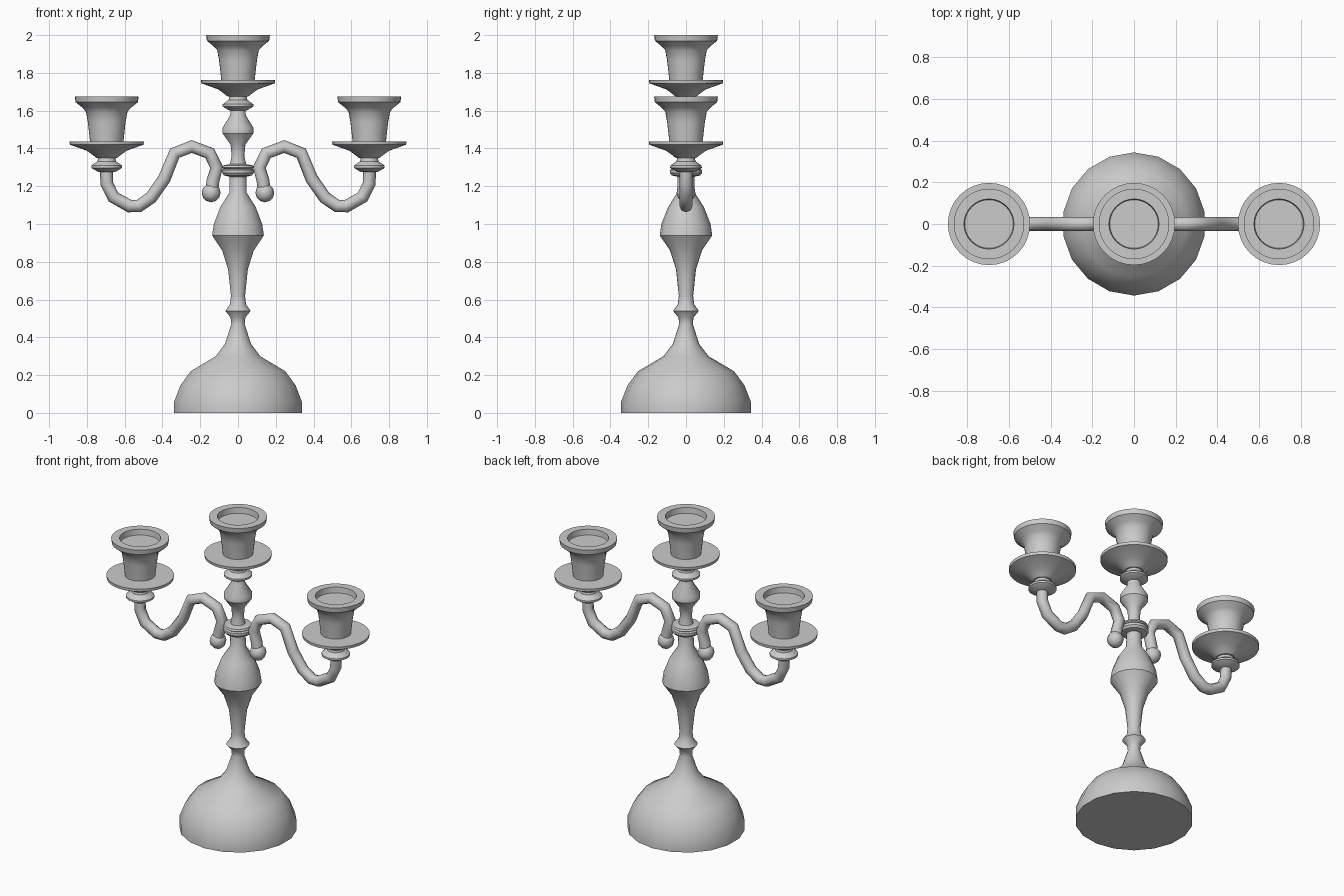
import bpy, bmesh, math

if "Cube" in bpy.data.objects:
    bpy.data.objects.remove(bpy.data.objects["Cube"])


def finish(ob, angle=35):
    bpy.ops.object.select_all(action='DESELECT')
    ob.select_set(True)
    bpy.context.view_layer.objects.active = ob
    bpy.ops.object.shade_smooth_by_angle(angle=math.radians(angle))


def lathe(name, profile, segments, location=(0, 0, 0)):
    """Revolve (radius, z) points around z, closing both ends with caps."""
    bm = bmesh.new()
    rings = []
    for r, z in profile:
        ring = []
        for i in range(segments):
            a = math.pi / 2 + 2 * math.pi * i / segments
            ring.append(bm.verts.new((r * math.cos(a), r * math.sin(a), z)))
        rings.append(ring)
    for lo, hi in zip(rings, rings[1:]):
        for i in range(segments):
            j = (i + 1) % segments
            bm.faces.new((lo[i], lo[j], hi[j], hi[i]))
    bm.faces.new(rings[0][::-1])
    bm.faces.new(rings[-1])
    mesh = bpy.data.meshes.new(name)
    bm.to_mesh(mesh)
    bm.free()
    ob = bpy.data.objects.new(name, mesh)
    bpy.context.collection.objects.link(ob)
    ob.location = location
    finish(ob)
    return ob


# Domed foot and turned stem
lathe("base_and_stem", [
    (0.343, 0), (0.343, 0.06), (0.31, 0.145), (0.255, 0.22), (0.12, 0.3),
    (0.07, 0.365), (0.036, 0.47), (0.04, 0.505), (0.068, 0.54), (0.043, 0.575),
    (0.038, 0.62), (0.053, 0.76), (0.085, 0.86), (0.139, 0.94), (0.13, 1.0),
    (0.095, 1.09), (0.047, 1.165), (0.044, 1.26)], 18)

# Collar where the arms meet the stem
lathe("stem_collar", [
    (0.044, 1.25), (0.075, 1.257), (0.085, 1.27), (0.085, 1.285),
    (0.077, 1.292), (0.085, 1.298), (0.08, 1.31), (0.04, 1.318)], 18)

# Upper knop
lathe("upper_knop", [
    (0.045, 1.31), (0.034, 1.36), (0.04, 1.42), (0.083, 1.48),
    (0.083, 1.51), (0.042, 1.575), (0.038, 1.62)], 18)

# Candle holder profiles, measured with the rim at z = 0
RING = [(0.045, -0.4), (0.083, -0.378), (0.083, -0.366), (0.05, -0.343), (0.045, -0.315)]
DISH = [(0.055, -0.325), (0.07, -0.313), (0.105, -0.287), (0.195, -0.255),
        (0.197, -0.237), (0.09, -0.237)]
CUP = [(0.088, -0.24), (0.1, -0.135), (0.11, -0.08), (0.13, -0.058), (0.165, -0.03),
       (0.169, 0), (0.12, 0), (0.116, -0.035)]

for label, x, top in (("centre", 0, 2.0), ("left", -0.695, 1.675), ("right", 0.695, 1.675)):
    lathe(label + "_neck_ring", RING, 18, (x, 0, top))
    lathe(label + "_drip_dish", DISH, 32, (x, 0, top))
    lathe(label + "_candle_cup", CUP, 32, (x, 0, top))

# S-shaped arms with ball ends
PATH = [(0.14, 1.17), (0.132, 1.23), (0.113, 1.3), (0.15, 1.375), (0.245, 1.41),
        (0.335, 1.375), (0.39, 1.24), (0.46, 1.14), (0.525, 1.095),
        (0.575, 1.095), (0.66, 1.143), (0.695, 1.215), (0.697, 1.29)]
for label, side in (("left", -1), ("right", 1)):
    curve = bpy.data.curves.new(label + "_arm", 'CURVE')
    curve.dimensions = '3D'
    curve.bevel_depth = 0.034
    curve.bevel_resolution = 2
    curve.use_fill_caps = True
    spline = curve.splines.new('POLY')
    spline.points.add(len(PATH) - 1)
    for p, (x, z) in zip(spline.points, PATH):
        p.co = (side * x, 0, z, 1)
    arm = bpy.data.objects.new(label + "_arm", curve)
    bpy.context.collection.objects.link(arm)
    bpy.ops.object.select_all(action='DESELECT')
    arm.select_set(True)
    bpy.context.view_layer.objects.active = arm
    bpy.ops.object.convert(target='MESH')
    finish(bpy.context.object, 50)

    bpy.ops.mesh.primitive_uv_sphere_add(segments=8, ring_count=6, radius=0.05,
                                         location=(side * 0.142, 0, 1.165))
    ball = bpy.context.object
    ball.name = label + "_arm_ball"
    finish(ball, 50)
